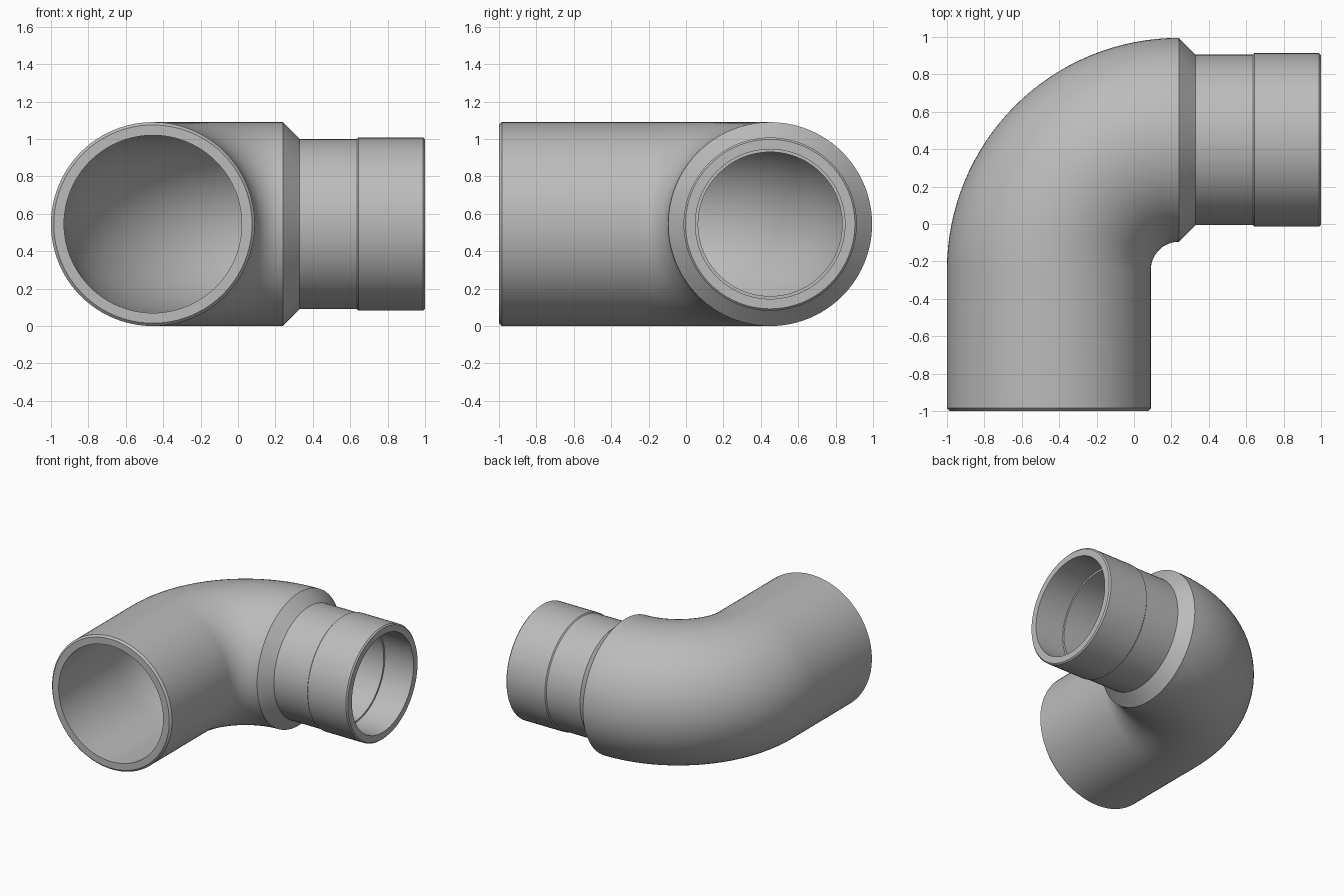
import bpy, bmesh
from math import sin, cos, pi, radians
from mathutils import Vector

cube = bpy.data.objects.get("Cube")
if cube:
    bpy.data.objects.remove(cube)

SIDES, BEND_STEPS = 96, 32
RADIUS, WALL = 0.545, 0.07
BEND_RADIUS = 0.695
BEND_X, BEND_Y = 0.24, -0.245       # centre of the bend
STRAIGHT = BEND_Y + 1               # length of the straight inlet
ARC = BEND_RADIUS * pi / 2


def frame(s):
    """Centre and direction of the pipe axis at distance s from the inlet."""
    a = min(max((s - STRAIGHT) / BEND_RADIUS, 0), pi / 2)
    d = Vector((sin(a), cos(a), 0))
    c = Vector((BEND_X - BEND_RADIUS * cos(a), BEND_Y + BEND_RADIUS * sin(a), RADIUS))
    rest = min(s - STRAIGHT, 0) + max(s - STRAIGHT - ARC, 0)
    return c + d * rest, d


def at_x(x):
    """Axis distance of a point on the outlet side."""
    return STRAIGHT + ARC + x - BEND_X


def sweep(name, profile, material):
    """Sweep rings of (distance, radius) along the axis as a closed shell."""
    bm = bmesh.new()
    rings = []
    for s, r in profile:
        c, d = frame(s)
        side, up = Vector((d.y, -d.x, 0)), Vector((0, 0, 1))
        angles = [2 * pi * i / SIDES for i in range(SIDES)]
        rings.append([bm.verts.new(c + r * (cos(t) * side + sin(t) * up)) for t in angles])
    for a, b in zip(rings, rings[1:] + rings[:1]):
        for i in range(SIDES):
            j = (i + 1) % SIDES
            bm.faces.new((a[i], a[j], b[j], b[i]))
    bmesh.ops.recalc_face_normals(bm, faces=bm.faces)
    mesh = bpy.data.meshes.new(name)
    bm.to_mesh(mesh)
    bm.free()
    mesh.materials.append(material)
    obj = bpy.data.objects.new(name, mesh)
    bpy.context.collection.objects.link(obj)
    bpy.ops.object.select_all(action='DESELECT')
    obj.select_set(True)
    bpy.context.view_layer.objects.active = obj
    bpy.ops.object.shade_smooth_by_angle(angle=radians(30))
    return obj


grey = bpy.data.materials.new("pipe grey")
grey.use_nodes = True
colour = (0.5, 0.5, 0.5, 1)
grey.diffuse_color = colour
grey.node_tree.nodes["Principled BSDF"].inputs["Base Color"].default_value = colour

bend = [STRAIGHT + ARC * i / BEND_STEPS for i in range(BEND_STEPS + 1)]

# Outside: chamfered inlet, bend, reducing cone, spigot with raised collar
outer = [(0, RADIUS - 0.015), (0.015, RADIUS)]
outer += [(s, RADIUS) for s in bend]
outer += [(at_x(x), r) for x, r in (
    (0.33, 0.455), (0.635, 0.455), (0.643, 0.463), (0.99, 0.463), (1.0, 0.453))]

# Inside: socket with a ledge, reducing cone, wide bore back to the inlet
inner = [(at_x(x), r) for x, r in (
    (1.0, 0.4), (0.74, 0.4), (0.74, 0.385), (0.33, 0.385))]
inner += [(s, RADIUS - WALL) for s in reversed(bend)]
inner += [(0, RADIUS - WALL)]

sweep("reducing_elbow_pipe", outer + inner, grey)
